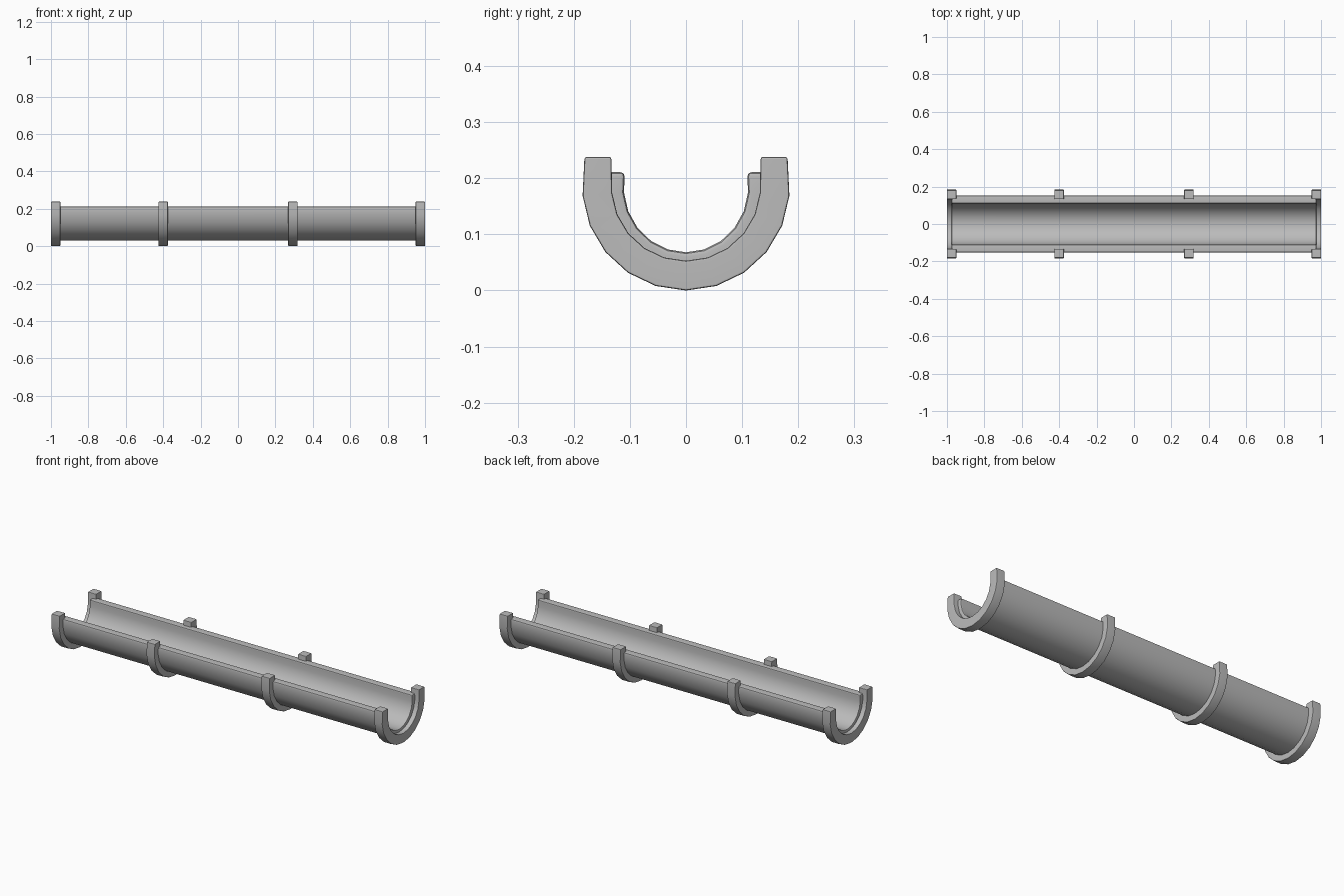
import bpy
import bmesh
from math import sin, cos, radians

cube = bpy.data.objects.get("Cube")
if cube:
    bpy.data.objects.remove(cube, do_unlink=True)

CENTRE_Z = 0.185
STEP = radians(17)

grey = bpy.data.materials.new("light_grey")
grey.use_nodes = True
grey.diffuse_color = (0.5, 0.5, 0.5, 1)
grey.node_tree.nodes["Principled BSDF"].inputs["Base Color"].default_value = (0.5, 0.5, 0.5, 1)


def u_curve(radius, half_width, top_y, top_z):
    """Open U in the YZ plane: a faceted half circle with two upright ends."""
    half = [(half_width * sin(i * STEP), CENTRE_Z - radius * cos(i * STEP)) for i in range(6)]
    half.append((top_y, top_z))
    return [(-y, z) for y, z in reversed(half[1:])] + half


def channel(name, outer, inner, x0, x1, bevel):
    """Solid U-shaped bar between two U curves, with rounded corners."""
    bm = bmesh.new()
    rows = [[bm.verts.new((x, y, z)) for y, z in curve]
            for x, curve in ((x0, outer), (x1, outer), (x1, inner), (x0, inner))]
    for k in range(4):
        a, b = rows[k], rows[(k + 1) % 4]
        for i in range(len(a) - 1):
            bm.faces.new((a[i], a[i + 1], b[i + 1], b[i]))
    for i in (0, -1):
        bm.faces.new([row[i] for row in rows])
    bmesh.ops.recalc_face_normals(bm, faces=bm.faces)
    corners = [e for e in bm.edges if e.calc_face_angle(0) > radians(50)]
    bmesh.ops.bevel(bm, geom=corners, offset=bevel, segments=2, profile=0.5,
                    affect='EDGES', clamp_overlap=True)
    bmesh.ops.recalc_face_normals(bm, faces=bm.faces)
    mesh = bpy.data.meshes.new(name)
    bm.to_mesh(mesh)
    bm.free()
    mesh.materials.append(grey)
    obj = bpy.data.objects.new(name, mesh)
    bpy.context.collection.objects.link(obj)
    bpy.ops.object.select_all(action='DESELECT')
    obj.select_set(True)
    bpy.context.view_layer.objects.active = obj
    bpy.ops.object.shade_smooth_by_angle(angle=radians(40))
    weighted = obj.modifiers.new("weighted_normals", 'WEIGHTED_NORMAL')
    weighted.keep_sharp = True


# Long gutter trough
channel("trough", u_curve(0.154, 0.153, 0.152, 0.211), u_curve(0.117, 0.111, 0.109, 0.211),
        -0.975, 0.975, 0.008)

# Support brackets around the trough
brackets = {"right_end": -0.975, "right_middle": -0.4, "left_middle": 0.293, "left_end": 0.975}
for place, x in brackets.items():
    channel(place + "_bracket", u_curve(0.185, 0.185, 0.181, 0.238),
            u_curve(0.132, 0.132, 0.133, 0.238), x - 0.025, x + 0.025, 0.004)
